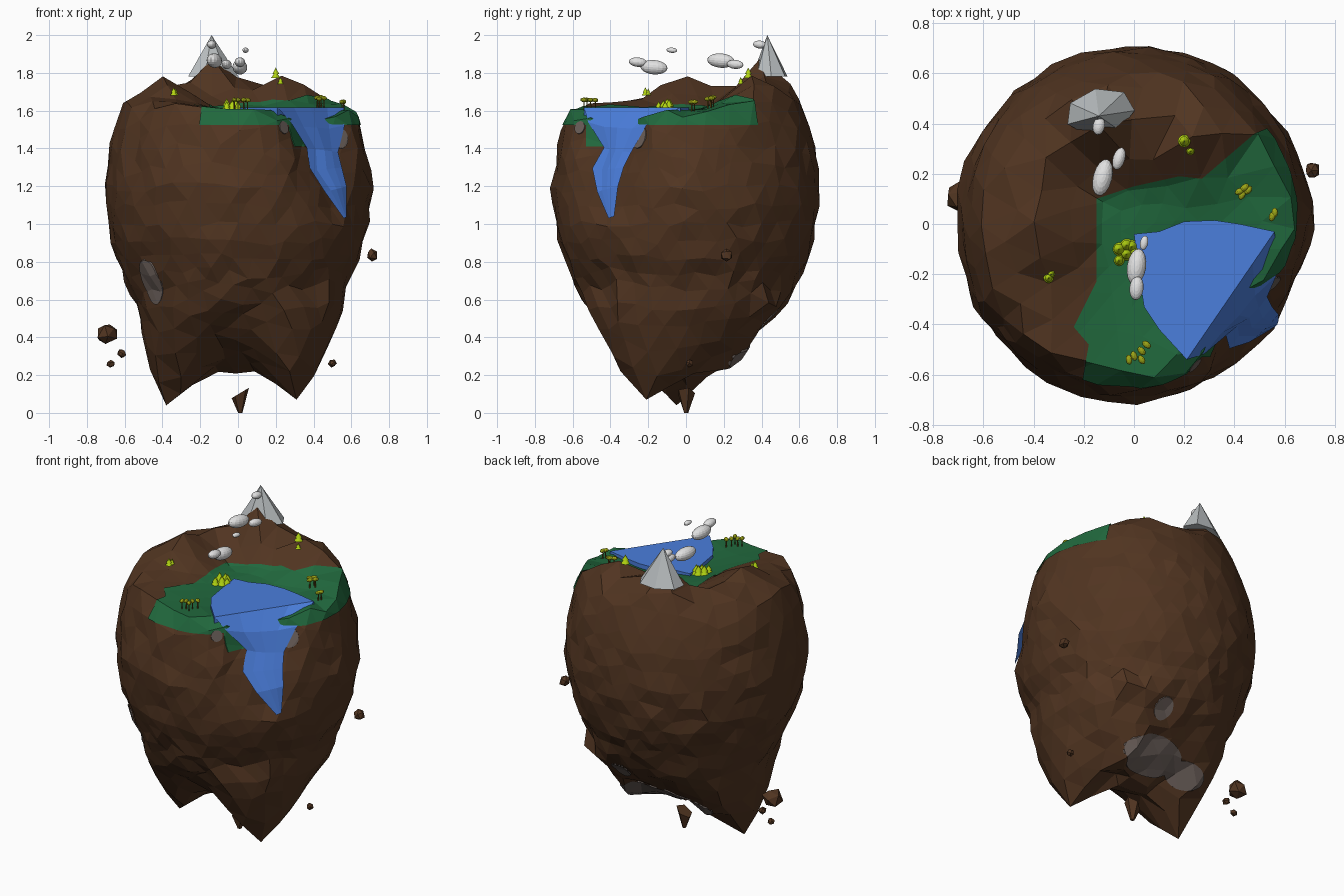
import bpy, bmesh, math, random
from mathutils import Vector, Matrix
from mathutils.bvhtree import BVHTree

if "Cube" in bpy.data.objects:
    bpy.data.objects.remove(bpy.data.objects["Cube"])

random.seed(4)
C = Vector((0, 0, 1.0))  # centre from which the island is shaped


def material(name, rgb):
    m = bpy.data.materials.new(name)
    m.diffuse_color = (*rgb, 1)
    m.use_nodes = True
    m.node_tree.nodes["Principled BSDF"].inputs["Base Color"].default_value = m.diffuse_color
    return m


EARTH = material("earth brown", (0.082, 0.035, 0.015))
GRASS = material("grass green", (0.015, 0.14, 0.047))
WATER = material("water blue", (0.07, 0.21, 0.72))
STONE = material("stone grey", (0.15, 0.118, 0.105))
PEAK = material("peak grey", (0.50, 0.53, 0.54))
CLOUD = material("cloud white", (0.75, 0.75, 0.75))
LIME = material("lime leaves", (0.45, 0.66, 0.006))
OLIVE = material("olive leaves", (0.34, 0.38, 0.008))
TRUNK = material("trunk brown", (0.15, 0.09, 0.01))


def finish(name, bm, mat):
    me = bpy.data.meshes.new(name)
    bm.to_mesh(me)
    bm.free()
    if mat:
        me.materials.append(mat)
    ob = bpy.data.objects.new(name, me)
    bpy.context.collection.objects.link(ob)
    return ob


def place(loc, size, rot=0, tilt=0):
    return (Matrix.Translation(loc) @ Matrix.Rotation(rot, 4, 'Z')
            @ Matrix.Rotation(tilt, 4, 'X') @ Matrix.Diagonal((*size, 1)))


# ---- island shape: side profile, top terrain, hanging lobes
PROFILE = [(0.19, 0.0), (0.23, 0.1), (0.32, 0.24), (0.44, 0.40), (0.6, 0.55), (0.75, 0.615),
           (0.9, 0.67), (1.05, 0.70), (1.2, 0.71), (1.35, 0.69), (1.5, 0.66), (1.62, 0.62),
           (1.7, 0.58), (1.8, 0.54), (1.95, 0.42)]
HILLS = [(-0.37, -0.03, 0.15, 0.14), (-0.14, 0.43, 0.24, 0.17), (0.02, 0.33, 0.13, 0.13),
         (0.25, 0.36, 0.14, 0.15), (-0.38, 0.2, 0.11, 0.13)]
# tip, then centre of the wide top at z = 0.6 and its radius
LOBES = [((-0.38, -0.05, 0.04), (-0.17, 0.0), 0.36), ((0.31, -0.21, 0.07), (0.2, 0.0), 0.37),
         ((0.23, 0.16, 0.16), (0.2, 0.16), 0.23)]


def side_radius(z):
    for (z0, r0), (z1, r1) in zip(PROFILE, PROFILE[1:]):
        if z0 <= z <= z1:
            return r0 + (r1 - r0) * (z - z0) / (z1 - z0)
    return 0


def terrain(x, y):
    m = max(0, min(1, max((-x - 0.1) / 0.25, (y - 0.1) / 0.25)))
    hill = max(h * math.exp(-((x - a)**2 + (y - b)**2) / w**2) for a, b, h, w in HILLS)
    dip = 0.07 * math.exp(-((x - 0.27)**2 + (y + 0.2)**2) / 0.04)
    return 1.605 + 0.045 * m + hill - dip


def inside(p):
    x, y, z = p
    for (tx, ty, tz), (cx, cy), rad in LOBES:
        t = (z - tz) / (0.6 - tz)
        if 0 < t <= 1:
            r = rad * t**0.8
            if ((x - tx - (cx - tx) * t) / r)**2 + ((y - ty - (cy - ty) * t) / (1.45 * r))**2 < 1:
                return True
    # gorge behind the waterfall
    gorge = max(0, min(0.17, 0.32 * (z - 1.0) + 0.02)) if z > 1 else 0
    gorge *= math.exp(-((math.atan2(y, x) + 0.72) / 0.36)**2)
    return math.hypot(x, y) < side_radius(z) - gorge and z < terrain(x, y)


bm = bmesh.new()
bmesh.ops.create_icosphere(bm, subdivisions=4, radius=1)
for v in bm.verts:
    d = (v.co + Vector([random.uniform(-0.03, 0.03) for _ in range(3)])).normalized()
    s = 1.3
    while s > 0.2 and not inside(C + d * s):
        s -= 0.003
    p = C + d * s
    if p.z < 1.5:
        s += random.uniform(-0.011, 0.015)
    v.co = C + d * s
for tip, _, _ in LOBES[:2]:
    t = Vector(tip)
    near = min(bm.verts, key=lambda v: (v.co - C).angle(t - C))
    near.co = t
island = finish("island_body", bm, EARTH)
bvh = BVHTree.FromPolygons([v.co for v in island.data.vertices],
                           [tuple(p.vertices) for p in island.data.polygons])


def surface_distance(p):
    hit = bvh.ray_cast(C, (p - C).normalized())
    return hit[3] if hit[0] else 0


def ground(x, y):
    hit = bvh.ray_cast(Vector((x, y, 3)), Vector((0, 0, -1)))
    return hit[0].z if hit[0] else 1.6


# ---- thin coverings: a slightly larger island cut by a cutter shape
def covering(name, cutter, scale, mat):
    cutter.hide_render = True
    me = island.data.copy()
    me.transform(Matrix.Translation(C) @ Matrix.Scale(scale, 4) @ Matrix.Translation(-C))
    tmp = bpy.data.objects.new("tmp", me)
    bpy.context.collection.objects.link(tmp)
    mod = tmp.modifiers.new("cut", 'BOOLEAN')
    mod.operation, mod.solver, mod.object = 'INTERSECT', 'EXACT', cutter
    bpy.context.view_layer.update()
    deps = bpy.context.evaluated_depsgraph_get()
    cut = bpy.data.meshes.new_from_object(tmp.evaluated_get(deps))
    bm = bmesh.new()
    bm.from_mesh(cut)
    buried = [f for f in bm.faces if (f.calc_center_median() - C).length
              < surface_distance(f.calc_center_median()) + 0.001]
    bmesh.ops.delete(bm, geom=buried, context='FACES')
    for f in bm.faces:
        f.material_index = 0
    bpy.data.objects.remove(tmp)
    bpy.data.objects.remove(cutter)
    return finish(name, bm, mat)


def prism(name, outline, z0, z1, mat=None):
    bm = bmesh.new()
    f = bm.faces.new([bm.verts.new((x, y, z0)) for x, y in outline])
    ext = bmesh.ops.extrude_face_region(bm, geom=[f])
    for v in ext["geom"]:
        if isinstance(v, bmesh.types.BMVert):
            v.co.z = z1
    bmesh.ops.recalc_face_normals(bm, faces=bm.faces)
    return finish(name, bm, mat)


MEADOW = [(-0.15, 0.10), (0, 0.15), (0.18, 0.19), (0.27, 0.18), (0.48, 0.36), (0.62, 0.42),
          (0.9, 0.3), (0.9, -0.9), (-0.25, -0.9), (-0.2, -0.59), (-0.18, -0.48),
          (-0.24, -0.41), (-0.15, -0.23)]
BANK = [(0.27, -0.53), (0.3, -0.36), (0.5, -0.4), (0.42, -0.53)]
covering("meadow", prism("meadow_cutter", MEADOW, 1.525, 2.2), 1.008, GRASS)
covering("gorge_bank", prism("bank_cutter", BANK, 1.41, 1.53), 1.007, GRASS)

# ---- bare stone patches on the flanks
for i, (loc, size) in enumerate([((-0.46, -0.37, 0.70), (0.08, 0.08, 0.14)),
                                 ((0.06, 0.25, 0.28), (0.22, 0.15, 0.12)),
                                 ((-0.2, 0.22, 0.27), (0.13, 0.1, 0.08)),
                                 ((0.15, 0.42, 0.54), (0.06, 0.06, 0.1)),
                                 ((0.24, -0.56, 1.51), (0.035, 0.035, 0.035)),
                                 ((0.56, -0.28, 1.47), (0.055, 0.055, 0.06))]):
    bm = bmesh.new()
    bmesh.ops.create_icosphere(bm, subdivisions=3, radius=1,
                               matrix=place(bvh.find_nearest(Vector(loc))[0], size))
    covering(f"stone_patch_{i}", finish("patch_cutter", bm, None), 1.01, STONE)

# ---- lake and waterfall
LAKE = [(0, -0.04), (0.1, -0.03), (0.2, 0.01), (0.32, 0.015), (0.42, 0), (0.56, -0.03),
        (0.21, -0.54), (0.1, -0.42), (0.04, -0.33), (0.02, -0.2)]
prism("lake", LAKE, 1.57, 1.616, WATER)
FALL = [((0.21, -0.54, 1.616), (0.56, -0.03, 1.616)), ((0.27, -0.50, 1.52), (0.54, -0.20, 1.50)),
        ((0.36, -0.43, 1.40), (0.53, -0.29, 1.38)), ((0.36, -0.47, 1.28), (0.55, -0.33, 1.30)),
        ((0.46, -0.47, 1.17), (0.575, -0.36, 1.20)), ((0.56, -0.41, 1.03), (0.575, -0.38, 1.04))]
bm = bmesh.new()
rows = []
for a, b in FALL:
    row = []
    for k in range(5):
        p = Vector(a).lerp(Vector(b), k / 4)
        if a[2] < 1.6:
            bulge = 0.02 if a[2] > 1.25 else 0.005
            p += Vector((0.7, -0.7, 0)) * bulge * math.sin(math.pi * k / 4)
            d = p - C
            p = C + d.normalized() * max(d.length, surface_distance(p) + 0.011)
        row.append(bm.verts.new(p))
    rows.append(row)
for r0, r1 in zip(rows, rows[1:]):
    for k in range(4):
        bm.faces.new((r0[k], r1[k], r1[k + 1], r0[k + 1]))
finish("waterfall", bm, WATER)

# ---- mountain peak
bm = bmesh.new()
bmesh.ops.create_cone(bm, segments=7, radius1=1, radius2=0, depth=1, cap_ends=True,
                      matrix=place((-0.135, 0.445, 1.89), (0.14, 0.095, 0.22), 0.2))
max(bm.verts, key=lambda v: v.co.z).co = (-0.14, 0.43, 2.0)
finish("mountain_peak", bm, PEAK)

# ---- clouds
for i, (loc, size, rot) in enumerate([((0.01, -0.17, 1.83), (0.038, 0.073, 0.038), -0.15),
                                      ((0.01, -0.255, 1.857), (0.028, 0.048, 0.025), -0.1),
                                      ((0.04, -0.075, 1.92), (0.016, 0.029, 0.014), -0.2),
                                      ((-0.125, 0.185, 1.865), (0.038, 0.075, 0.038), -0.25),
                                      ((-0.06, 0.26, 1.845), (0.024, 0.046, 0.024), -0.3),
                                      ((-0.14, 0.39, 1.95), (0.024, 0.036, 0.021), -0.2)]):
    bm = bmesh.new()
    bmesh.ops.create_uvsphere(bm, u_segments=16, v_segments=10, radius=1,
                              matrix=place(loc, size, rot, -0.08))
    finish(f"cloud_{i}", bm, CLOUD)

# ---- floating rocks
for i, (loc, r) in enumerate([((0.71, 0.215, 0.835), 0.034), ((-0.69, 0.11, 0.42), 0.058),
                              ((-0.615, 0.1, 0.315), 0.024), ((-0.675, 0.1, 0.26), 0.022),
                              ((0.5, 0.02, 0.262), 0.022)]):
    bm = bmesh.new()
    bmesh.ops.create_icosphere(bm, subdivisions=1, radius=r, matrix=place(loc, (1, 1, 1), i, i))
    for v in bm.verts:
        v.co += Vector([random.uniform(-0.15, 0.15) * r for _ in range(3)])
    finish(f"floating_rock_{i}", bm, EARTH)
bm = bmesh.new()
bmesh.ops.create_cone(bm, segments=5, radius1=0.012, radius2=0.048, depth=0.11, cap_ends=True,
                      matrix=Matrix.Translation((0.012, 0, 0.055)))
for v in bm.verts:
    if v.co.z > 0.05:
        v.co.z += v.co.x * 0.6 - 0.012
finish("floating_shard", bm, EARTH)

# ---- conifers: two stacked cones each
for i, (x, y, r) in enumerate([(-0.06, -0.10, 0.028), (-0.03, -0.085, 0.028), (-0.01, -0.09, 0.028),
                               (-0.03, -0.12, 0.026), (-0.06, -0.145, 0.022), (0.0, -0.11, 0.024),
                               (0.2, 0.33, 0.025), (0.225, 0.29, 0.016),
                               (-0.34, -0.215, 0.02), (-0.33, -0.2, 0.015)]):
    bm = bmesh.new()
    for k, s in ((0.6, 1), (1.4, 0.75)):
        bmesh.ops.create_cone(bm, segments=16, radius1=r * s, radius2=0, depth=r * 1.4, cap_ends=True,
                              matrix=Matrix.Translation((x, y, ground(x, y) + r * k + 0.006)))
    finish(f"conifer_{i}", bm, LIME)

# ---- flat-topped trees: trunk and squashed crown
for i, (x, y) in enumerate([(0.42, 0.13), (0.44, 0.145), (0.455, 0.135), (0.43, 0.115), (0.55, 0.03),
                            (0.56, 0.045), (-0.02, -0.54), (0.0, -0.525), (0.03, -0.54),
                            (0.03, -0.505), (0.05, -0.48)]):
    z = ground(x, y)
    bm = bmesh.new()
    bmesh.ops.create_cone(bm, segments=5, radius1=0.004, radius2=0.003, depth=0.05,
                          matrix=Matrix.Translation((x, y, z + 0.025)))
    finish(f"tree_trunk_{i}", bm, TRUNK)
    bm = bmesh.new()
    bmesh.ops.create_icosphere(bm, subdivisions=2, radius=1,
                               matrix=place((x, y, z + 0.055), (0.02, 0.013, 0.012), 0.5 + i * 0.2))
    finish(f"tree_crown_{i}", bm, OLIVE)
